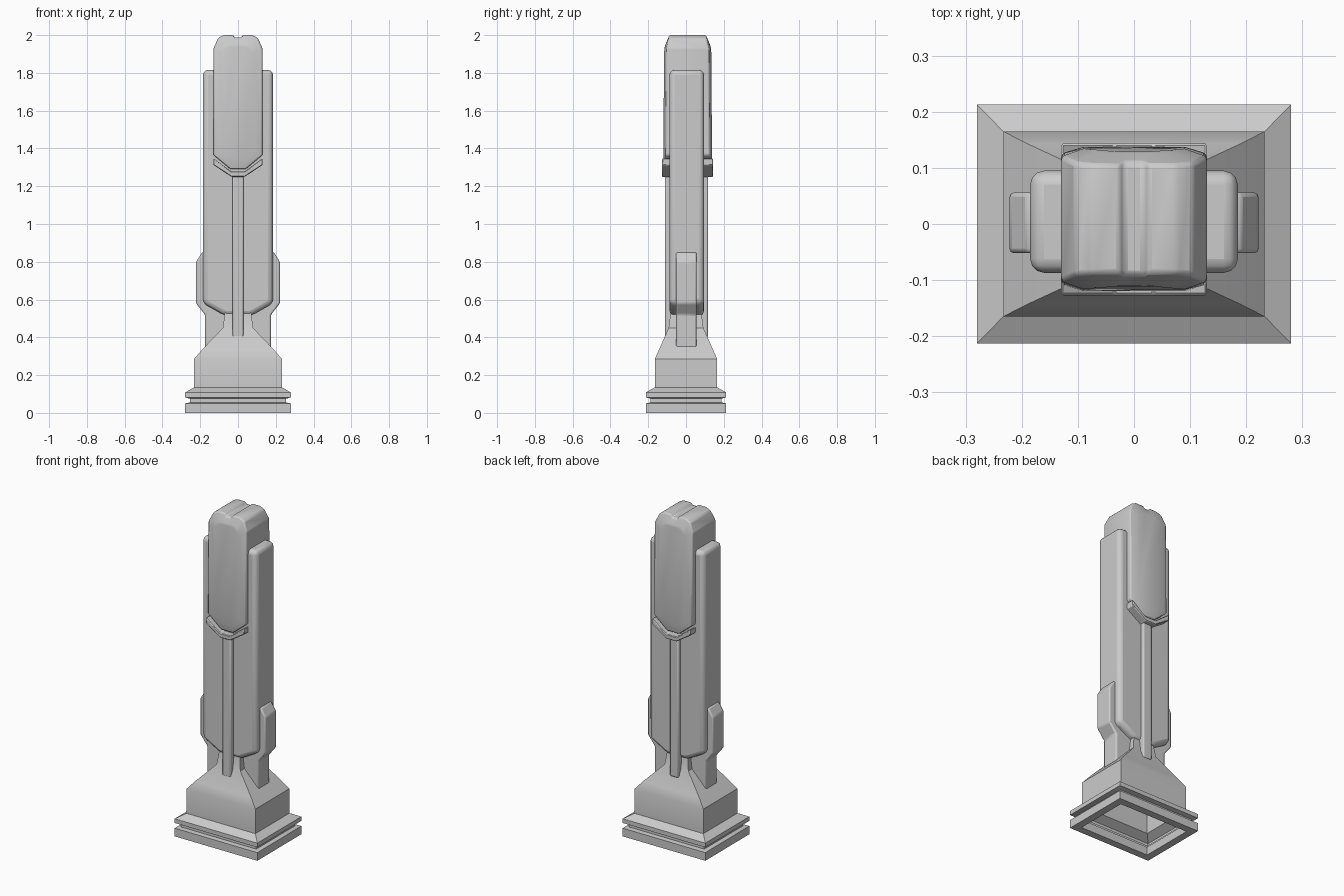
import bpy, bmesh, math

if "Cube" in bpy.data.objects:
    bpy.data.objects.remove(bpy.data.objects["Cube"])


def make(name, rings, cap_start=True, cap_end=True, bevel=0, segs=2, angle=30):
    """Skin a list of equal-length closed rings into a mesh object."""
    bm = bmesh.new()
    vr = [[bm.verts.new(p) for p in r] for r in rings]
    n = len(rings[0])
    for a, b in zip(vr, vr[1:]):
        for i in range(n):
            bm.faces.new((a[i], a[(i + 1) % n], b[(i + 1) % n], b[i]))
    if cap_start:
        bm.faces.new(vr[0][::-1])
    if cap_end:
        bm.faces.new(vr[-1])
    bmesh.ops.recalc_face_normals(bm, faces=bm.faces)
    me = bpy.data.meshes.new(name)
    bm.to_mesh(me)
    bm.free()
    ob = bpy.data.objects.new(name, me)
    bpy.context.collection.objects.link(ob)
    if bevel:
        m = ob.modifiers.new("bevel", 'BEVEL')
        m.width, m.segments, m.limit_method = bevel, segs, 'ANGLE'
        m.angle_limit = math.radians(20)
    bpy.ops.object.select_all(action='DESELECT')
    ob.select_set(True)
    bpy.context.view_layer.objects.active = ob
    bpy.ops.object.shade_smooth_by_angle(angle=math.radians(angle))
    return ob


def mirrored(half):
    """Close a right-half x,z profile across x = 0."""
    return half + [(-x, z) for x, z in reversed(half)]


def prism(name, prof, y0, y1, **kw):
    return make(name, [[(x, y, z) for x, z in prof] for y in (y0, y1)], **kw)


def rect(w, d, z):
    return [(-w, -d, z), (w, -d, z), (w, d, z), (-w, d, z)]


# Hollow stepped base, flaring foot and narrow neck
base = [(.235, .168, .05), (.235, .168, 0), (.28, .213, 0), (.28, .213, .05),
        (.255, .188, .055), (.255, .188, .075), (.28, .213, .082), (.28, .213, .108),
        (.233, .165, .135), (.233, .165, .285), (.19, .143, .335), (.08, .092, .45),
        (.07, .082, .53)]
make("base", [rect(*b) for b in base], cap_start=False)

# Wide main shaft
prism("shaft", mirrored([(.185, 1.815), (.185, .58), (.07, .515)]),
      -.087, .095, bevel=.025, segs=3)

# Side grips hugging the lower shaft
for s, side in ((1, "right"), (-1, "left")):
    prism(side + "_grip", [(s * x, z) for x, z in (
        (.06, .34), (.175, .34), (.175, .52), (.222, .58), (.222, .80), (.19, .85), (.06, .85))],
        -.052, .056, bevel=.008)

# Vertical rib on front and back
prism("centre_rib", mirrored([(.03, 1.26), (.03, .4)]), -.112, .117, bevel=.008)

# V-shaped collar under the head
prism("head_collar", mirrored([(.035, 1.278), (.13, 1.348), (.13, 1.312), (.035, 1.25)]),
      -.127, .144, bevel=.004, segs=1)

# Head with notched top and raised front and back panels
outline = mirrored([(.018, 1.987), (.025, 2), (.075, 2), (.105, 1.985), (.13, 1.93),
                    (.13, 1.365), (.04, 1.29)])
panel = mirrored([(.012, 1.945), (.03, 1.945), (.05, 1.945), (.065, 1.935), (.09, 1.905),
                  (.09, 1.38), (.035, 1.34)])


def depth(z):
    """Half depth of the head edge, pulled in towards the top."""
    return .122 - .006 * (z - 1.3) - max(0, z - 1.92) * .2


def head_ring(prof, s, extra):
    return [(x, .009 + s * (depth(z) + extra), z) for x, z in prof]


make("head", [head_ring(panel, -1, .007), head_ring(outline, -1, -.005),
              head_ring(outline, 1, -.005), head_ring(panel, 1, .007)],
     bevel=.012, segs=2)
